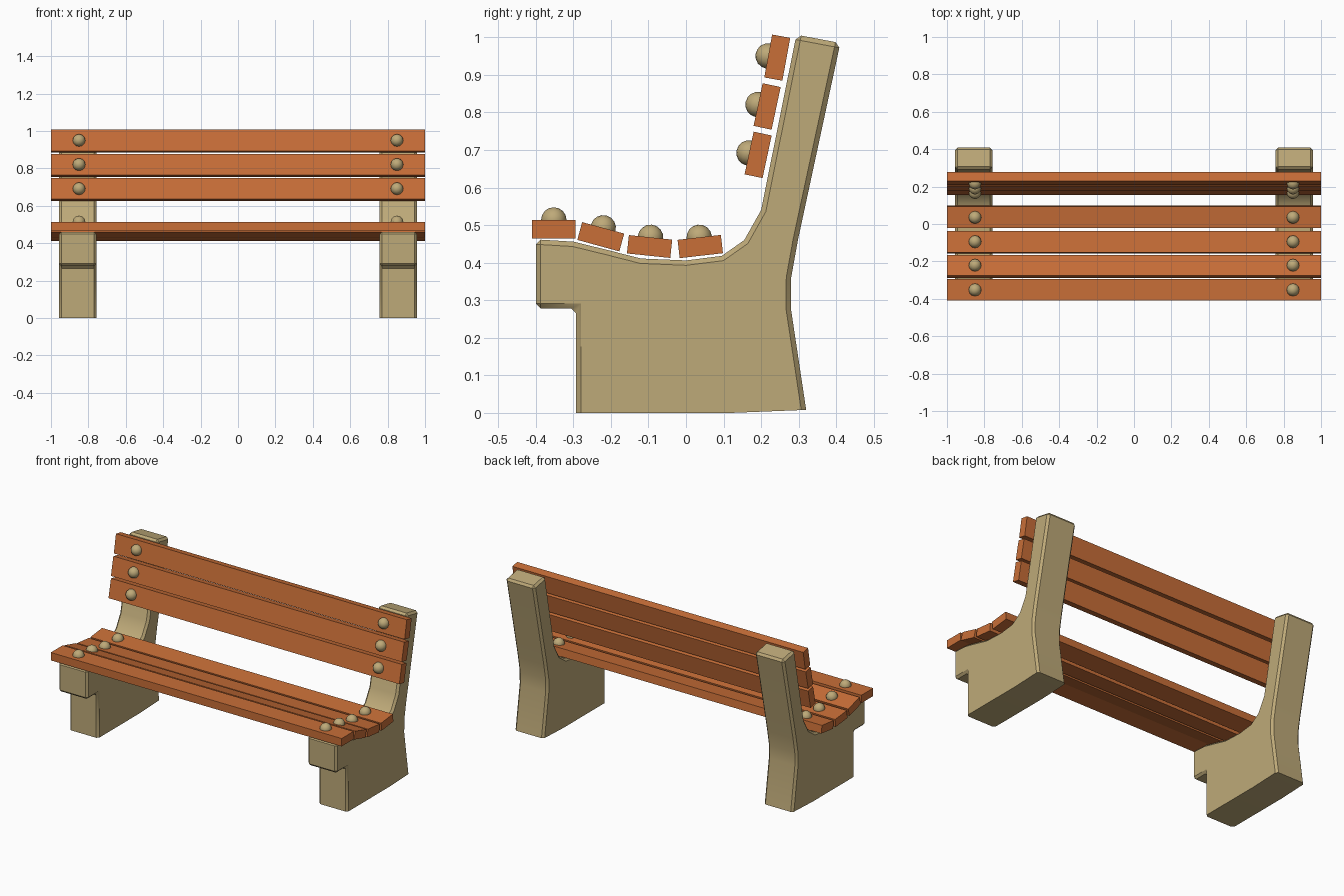
import bpy, bmesh, math
from mathutils import Matrix, Vector

if "Cube" in bpy.data.objects:
    bpy.data.objects.remove(bpy.data.objects["Cube"])


def material(name, rgb):
    m = bpy.data.materials.new(name)
    m.diffuse_color = (*rgb, 1)
    m.use_nodes = True
    m.node_tree.nodes["Principled BSDF"].inputs["Base Color"].default_value = m.diffuse_color
    return m


WOOD = material("orange wood", (0.58, 0.157, 0.039))
STONE = material("tan concrete", (0.515, 0.40, 0.19))


def finish(bm, name, mat, smooth=None):
    bmesh.ops.recalc_face_normals(bm, faces=bm.faces[:])
    me = bpy.data.meshes.new(name)
    bm.to_mesh(me)
    bm.free()
    me.materials.append(mat)
    ob = bpy.data.objects.new(name, me)
    bpy.context.collection.objects.link(ob)
    if smooth:
        bpy.ops.object.select_all(action='DESELECT')
        ob.select_set(True)
        bpy.context.view_layer.objects.active = ob
        bpy.ops.object.shade_smooth_by_angle(angle=math.radians(smooth))
    return ob


# Side profile (y, z) of the concrete end supports
PROFILE = [(-0.293, 0), (0.12, 0), (0.32, 0.008), (0.279, 0.28), (0.28, 0.36),
           (0.298, 0.46), (0.411, 0.985), (0.294, 1.007), (0.20, 0.54),
           (0.155, 0.46), (0.095, 0.418), (0.0, 0.406), (-0.12, 0.411),
           (-0.21, 0.434), (-0.30, 0.456), (-0.40, 0.462), (-0.40, 0.278),
           (-0.293, 0.278)]


def support(name, x0, x1):
    bm = bmesh.new()
    face = bm.faces.new([bm.verts.new((x0, y, z)) for y, z in PROFILE])
    ext = bmesh.ops.extrude_face_region(bm, geom=[face])
    new = [g for g in ext["geom"] if isinstance(g, bmesh.types.BMVert)]
    bmesh.ops.translate(bm, verts=new, vec=(x1 - x0, 0, 0))
    bmesh.ops.recalc_face_normals(bm, faces=bm.faces[:])
    # chamfer the rims and sharp corners, but not the foot outline
    edges = [e for e in bm.edges
             if not all(v.co.z < 0.02 for v in e.verts)
             and len(e.link_faces) == 2 and e.calc_face_angle() > math.radians(50)]
    bmesh.ops.bevel(bm, geom=edges, offset=0.013, segments=1, profile=0.5,
                    affect='EDGES', clamp_overlap=True)
    finish(bm, name, STONE, 32)


support("right_support", 0.757, 0.957)
support("left_support", -0.957, -0.757)

# Slats: centre y, centre z, tilt in degrees
SLATS = {
    "seat_slat": [(-0.352, 0.489, 0), (-0.227, 0.469, -15.3),
                  (-0.097, 0.443, -6), (0.038, 0.443, 6.5)],
    "back_slat": [(0.192, 0.687, 78), (0.216, 0.816, 78), (0.243, 0.946, 79.6)],
}
W, T = 0.116, 0.049
for name, rows in SLATS.items():
    for i, (y, z, tilt) in enumerate(rows, 1):
        place = Matrix.Translation((0, y, z)) @ Matrix.Rotation(math.radians(tilt), 4, 'X')
        bm = bmesh.new()
        bmesh.ops.create_cube(bm, size=1, matrix=place @ Matrix.Diagonal((2, W, T, 1)))
        finish(bm, f"{name}_{i}", WOOD)
        # round bolt heads centred on the slat surface
        for side, x in (("left", -0.85), ("right", 0.85)):
            bm = bmesh.new()
            bmesh.ops.create_uvsphere(bm, u_segments=12, v_segments=8, radius=0.034,
                                      matrix=place @ Matrix.Translation((x, 0, T / 2)))
            finish(bm, f"{name}_bolt_{side}_{i}", STONE, 60)
